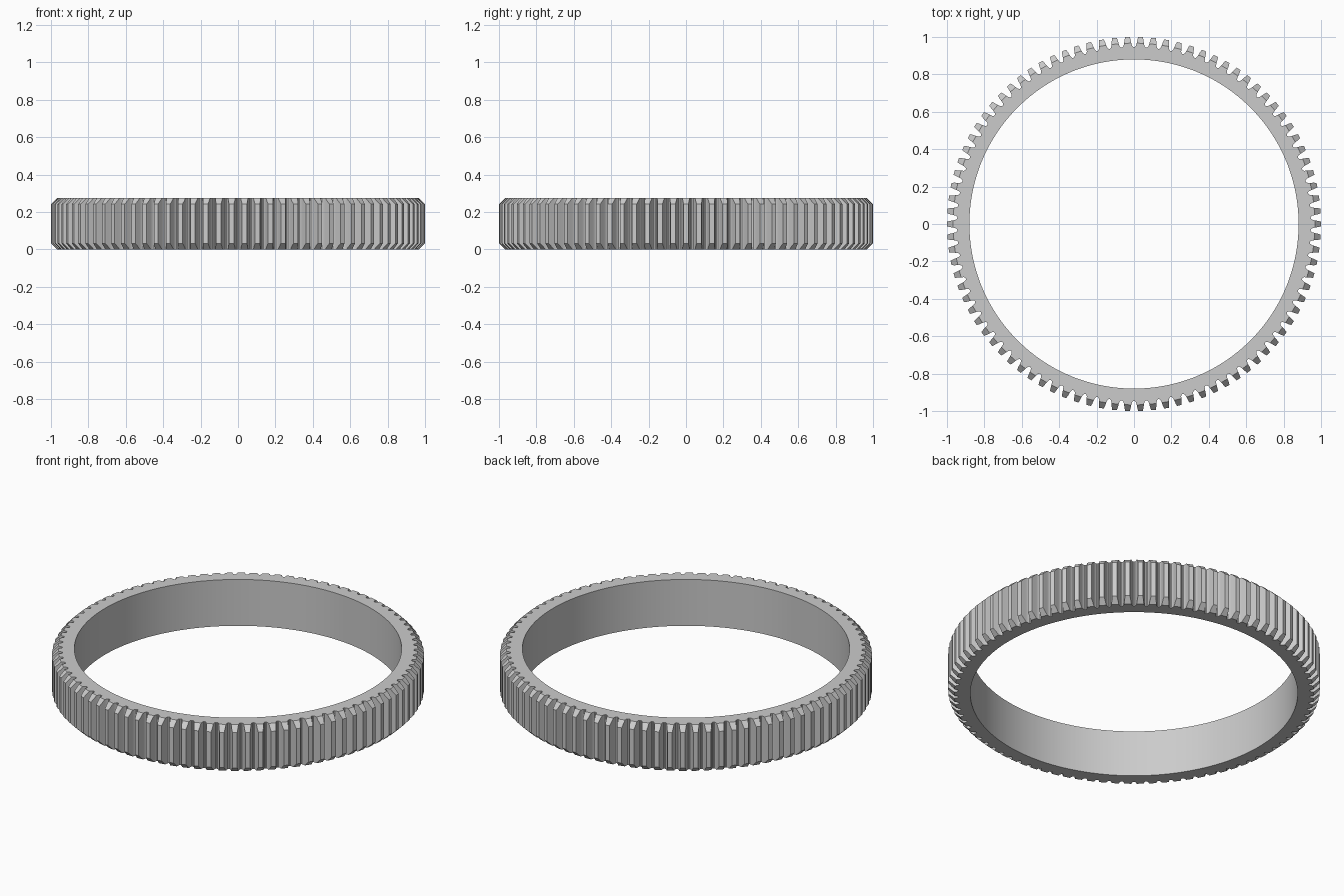
import bpy
import bmesh
import math

if "Cube" in bpy.data.objects:
    bpy.data.objects.remove(bpy.data.objects["Cube"])

TEETH = 90
HEIGHT = 0.275
BORE = 0.88        # inner radius
BEVEL_R = 0.967    # radius where the tooth-end chamfer starts

# Half tooth profile from valley centre to tip: (radius, degrees from tooth centre)
half = [(0.945, 2.0), (0.947, 1.65), (0.954, 1.35), (BEVEL_R, 1.15),
        (0.985, 0.95), (1.0, 0.72)]
# One tooth, valley to valley (the last valley point belongs to the next tooth)
tooth = [(r, -a) for r, a in half] + [(r, a) for r, a in reversed(half[1:])]

steel = bpy.data.materials.new("steel grey")
steel.diffuse_color = (0.6, 0.6, 0.6, 1)
steel.use_nodes = True
steel.node_tree.nodes["Principled BSDF"].inputs["Base Color"].default_value = steel.diffuse_color

bm = bmesh.new()


def vert(r, a, z):
    return bm.verts.new((r * math.cos(a), r * math.sin(a), z))


# Outline walls and bore rings; the tooth ends drop along a 45 degree chamfer
top, bottom, bore_top, bore_bottom, radii = [], [], [], [], []
for i in range(TEETH):
    for r, a in tooth:
        ang = math.radians(i * 360 / TEETH + a)
        drop = max(0.0, r - BEVEL_R)
        top.append(vert(r, ang, HEIGHT - drop))
        bottom.append(vert(r, ang, drop))
        bore_top.append(vert(BORE, ang, HEIGHT))
        bore_bottom.append(vert(BORE, ang, 0))
        radii.append(r)

n = len(top)
for i in range(n):
    j = (i + 1) % n
    bm.faces.new((bottom[i], bottom[j], top[j], top[i]))                      # tooth wall
    bm.faces.new((bore_bottom[j], bore_bottom[i], bore_top[i], bore_top[j]))  # bore wall

# Chamfered tooth ends and flat rim on both sides
size = len(tooth)
for t in range(TEETH):
    idx = [t * size + k for k in range(size + 1)]
    idx[-1] %= n
    raised = [i for i in idx if radii[i] >= BEVEL_R - 1e-6]
    flat = [i for i in idx if radii[i] <= BEVEL_R + 1e-6]
    for k in range(len(raised) // 2 - 1):
        a, b, c, d = raised[k], raised[k + 1], raised[-2 - k], raised[-1 - k]
        bm.faces.new([top[q] for q in (a, b, c, d)])
        bm.faces.new([bottom[q] for q in (d, c, b, a)])
    for a, b in zip(flat, flat[1:]):
        across = [q for q in idx if a < q < b]    # bore points under the tooth
        inner = [b] + across[::-1] + [a]
        bm.faces.new([top[a], top[b]] + [bore_top[q] for q in inner])
        bm.faces.new(([bottom[a], bottom[b]] + [bore_bottom[q] for q in inner])[::-1])

bmesh.ops.recalc_face_normals(bm, faces=bm.faces)
mesh = bpy.data.meshes.new("ring_gear")
bm.to_mesh(mesh)
bm.free()
mesh.materials.append(steel)

gear = bpy.data.objects.new("ring_gear", mesh)
bpy.context.collection.objects.link(gear)
bpy.context.view_layer.objects.active = gear
gear.select_set(True)
bpy.ops.object.shade_smooth_by_angle(angle=math.radians(25))
